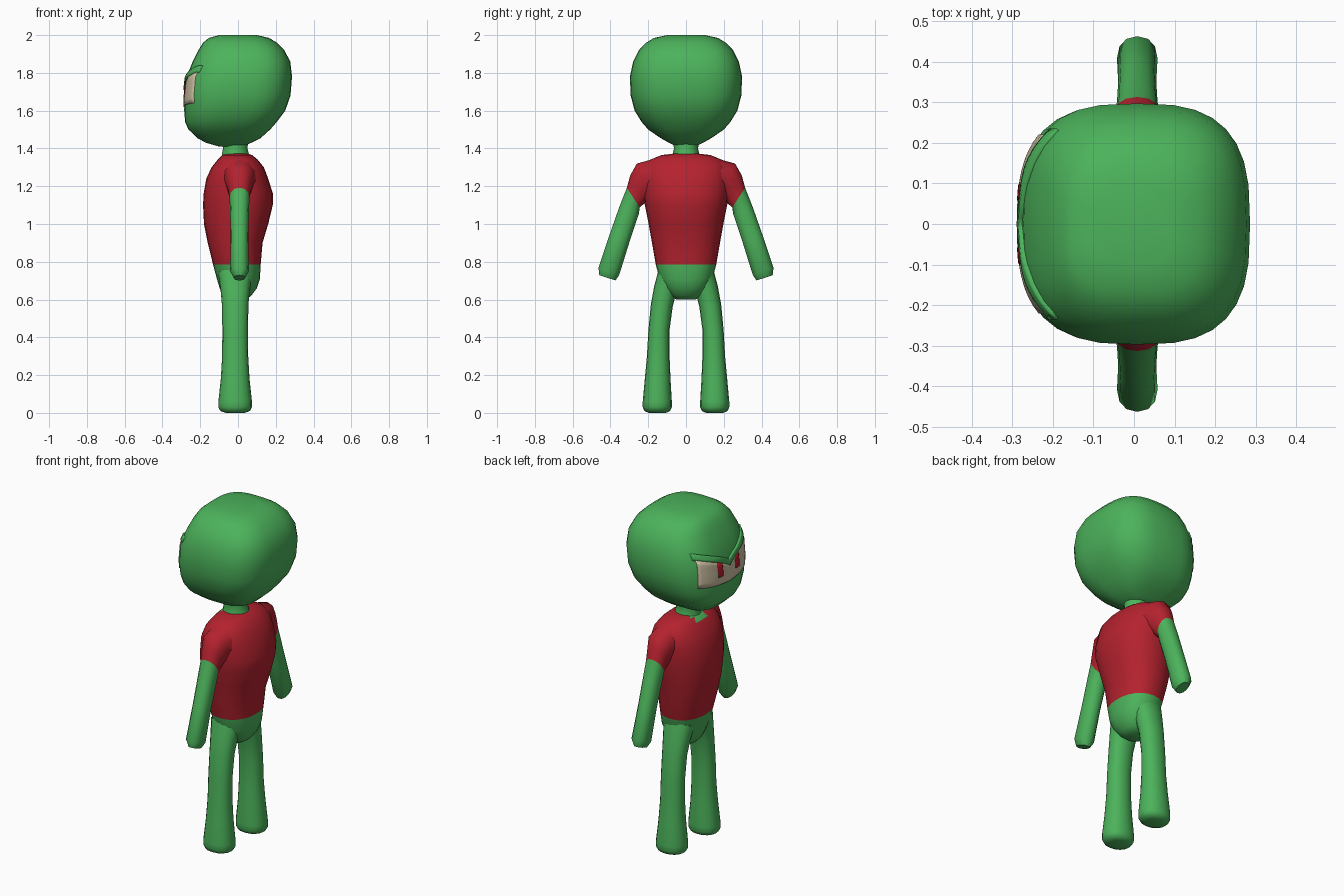
import bpy, bmesh, math
from mathutils import Vector

if "Cube" in bpy.data.objects:
    bpy.data.objects.remove(bpy.data.objects["Cube"])


def mat(name, col):
    m = bpy.data.materials.new(name)
    m.diffuse_color = (*col, 1)
    m.use_nodes = True
    m.node_tree.nodes["Principled BSDF"].inputs["Base Color"].default_value = m.diffuse_color
    return m


GREEN = mat("skin green", (0.072, 0.45, 0.105))
RED = mat("shirt red", (0.46, 0.016, 0.028))
CREAM = mat("eye cream", (0.62, 0.54, 0.37))
PUPIL = mat("pupil red", (0.55, 0.012, 0.03))


def finish(name, bm, mats, angle=55):
    me = bpy.data.meshes.new(name)
    bm.to_mesh(me)
    bm.free()
    for m in mats:
        me.materials.append(m)
    ob = bpy.data.objects.new(name, me)
    bpy.context.collection.objects.link(ob)
    bpy.ops.object.select_all(action='DESELECT')
    ob.select_set(True)
    bpy.context.view_layer.objects.active = ob
    bpy.ops.object.shade_smooth_by_angle(angle=math.radians(angle))
    return ob


def loft(name, rings, segs, power=2.0, mats=(GREEN,), rule=None):
    """Skin closed rings; each ring is (centre, radius along x, second half axis)."""
    bm = bmesh.new()
    loops = []
    for c, rx, h in rings:
        loop = []
        for i in range(segs):
            a = math.tau * i / segs
            k, s = math.cos(a), math.sin(a)
            k = math.copysign(abs(k) ** (2 / power), k)
            s = math.copysign(abs(s) ** (2 / power), s)
            loop.append(bm.verts.new(Vector(c) + Vector((rx * k, 0, 0)) + Vector(h) * s))
        loops.append(loop)
    for r, (a, b) in enumerate(zip(loops, loops[1:])):
        for i in range(segs):
            j = (i + 1) % segs
            f = bm.faces.new((a[i], a[j], b[j], b[i]))
            if rule:
                f.material_index = rule(r, f.calc_center_median())
    for r, loop in ((0, loops[0]), (len(rings), loops[-1])):
        f = bm.faces.new(loop)
        if rule:
            f.material_index = rule(r, f.calc_center_median())
    bmesh.ops.recalc_face_normals(bm, faces=bm.faces)
    return finish(name, bm, mats)


def upright(rows):
    """Rows of z, x min, x max, y half width."""
    return [(((a + b) / 2, 0, z), (b - a) / 2, (0, w, 0)) for z, a, b, w in rows]


# Head
HEAD = [(1.41, -.10, .02, .05), (1.43, -.17, .07, .09), (1.455, -.215, .12, .135),
        (1.50, -.262, .17, .20), (1.54, -.28, .205, .235), (1.60, -.285, .25, .272),
        (1.68, -.283, .278, .293), (1.78, -.272, .286, .297), (1.86, -.24, .277, .28),
        (1.92, -.21, .245, .25), (1.96, -.185, .205, .21), (1.985, -.155, .165, .17),
        (2.0, -.10, .10, .10)]
POWER = 2.9
loft("head", upright(HEAD), 32, POWER)


def face_x(y, z):
    """Depth of the face surface at a given y and z."""
    for lo, hi in zip(HEAD, HEAD[1:]):
        if lo[0] <= z <= hi[0]:
            t = (z - lo[0]) / (hi[0] - lo[0])
            a, b, w = (p + (q - p) * t for p, q in zip(lo[1:], hi[1:]))
            return (a + b) / 2 - (b - a) / 2 * max(0, 1 - abs(y / w) ** POWER) ** (1 / POWER)


def face_patch(name, y0, y1, bottom, top, offset, thick, m, cols=24, rows=6):
    """Thin plate following the curve of the face."""
    bm = bmesh.new()
    grid = []
    for i in range(cols + 1):
        y = y0 + (y1 - y0) * i / cols
        zs = [bottom(y) + (top(y) - bottom(y)) * j / rows for j in range(rows + 1)]
        grid.append([bm.verts.new((face_x(y, z) - offset, y, z)) for z in zs])
    for a, b in zip(grid, grid[1:]):
        for j in range(rows):
            bm.faces.new((a[j], a[j + 1], b[j + 1], b[j]))
    ob = finish(name, bm, (m,), 40)
    mod = ob.modifiers.new("thickness", 'SOLIDIFY')
    mod.thickness = thick
    mod.offset = -1


# Eyes under a V-shaped brow
def brow_z(y):
    return 1.71 + 0.095 * min(1, abs(y) / 0.22) ** 0.75


face_patch("eye_whites", -.22, .22, lambda y: 1.62 + .02 * abs(y) / .22, brow_z,
           .004, .009, CREAM)
for side, label in ((1, "left"), (-1, "right")):
    face_patch(label + "_pupil", side * .078 - .02, side * .078 + .02,
               lambda y: 1.672, brow_z, .006, .004, PUPIL, 4, 3)
face_patch("brow", -.235, .235, brow_z, lambda y: brow_z(y) + .035, .010, .02, GREEN, 32, 3)

# Neck
loft("neck", upright([(1.33, -.09, .07, .085), (1.37, -.085, .058, .07),
                      (1.40, -.08, .05, .064), (1.45, -.085, .055, .07)]), 16)

# Torso with shirt above the hem and a small open collar at the front
TORSO = [(.60, -.06, .04, .05), (.62, -.08, .07, .085), (.66, -.097, .10, .115),
         (.71, -.112, .116, .14), (.785, -.132, .12, .16), (.90, -.16, .13, .18),
         (1.0, -.18, .16, .198), (1.1, -.185, .184, .218), (1.16, -.182, .185, .225),
         (1.24, -.168, .16, .228), (1.30, -.14, .137, .222), (1.34, -.108, .105, .19),
         (1.365, -.085, .075, .13), (1.372, -.06, .05, .07)]


def shirt(r, c):
    collar = c.x < -.06 and abs(c.y) < .05 and c.z > 1.33
    return 0 if c.z < .785 or collar else 1


loft("torso", upright(TORSO), 24, 2.25, (GREEN, RED), shirt)

# Arms with short sleeves, and legs: rows of y, z, half axis y, half axis z, x radius
ARM = [(.13, 1.22, .02, .13, .10), (.215, 1.235, .045, .085, .08),
       (.25, 1.19, .045, .068, .062), (.279, 1.14, .034, .052, .053),
       (.302, 1.07, .052, .018, .05), (.35, .93, .053, .018, .047),
       (.408, .75, .055, .018, .05), (.416, .715, .043, .014, .03)]
LEG = [(.085, .74, .06, .02, .09), (.108, .66, .06, .012, .078), (.128, .57, .058, .005, .07),
       (.143, .44, .056, 0, .068), (.147, .30, .06, 0, .069), (.15, .18, .068, 0, .076),
       (.152, .06, .077, 0, .089), (.152, .03, .077, 0, .089),
       (.152, .010, .068, 0, .078), (.152, 0, .045, 0, .05)]


def limb(name, rows, side, cx, segs, rule=None):
    rings = [((cx, side * y, z), rx, (0, side * hy, hz)) for y, z, hy, hz, rx in rows]
    loft(name, rings, segs, 2.2, (GREEN, RED), rule)


for side, label in ((1, "left"), (-1, "right")):
    limb(label + "_arm", ARM, side, .008, 12, lambda r, c: 1 if r < 3 else 0)
    limb(label + "_leg", LEG, side, -.015, 16)
